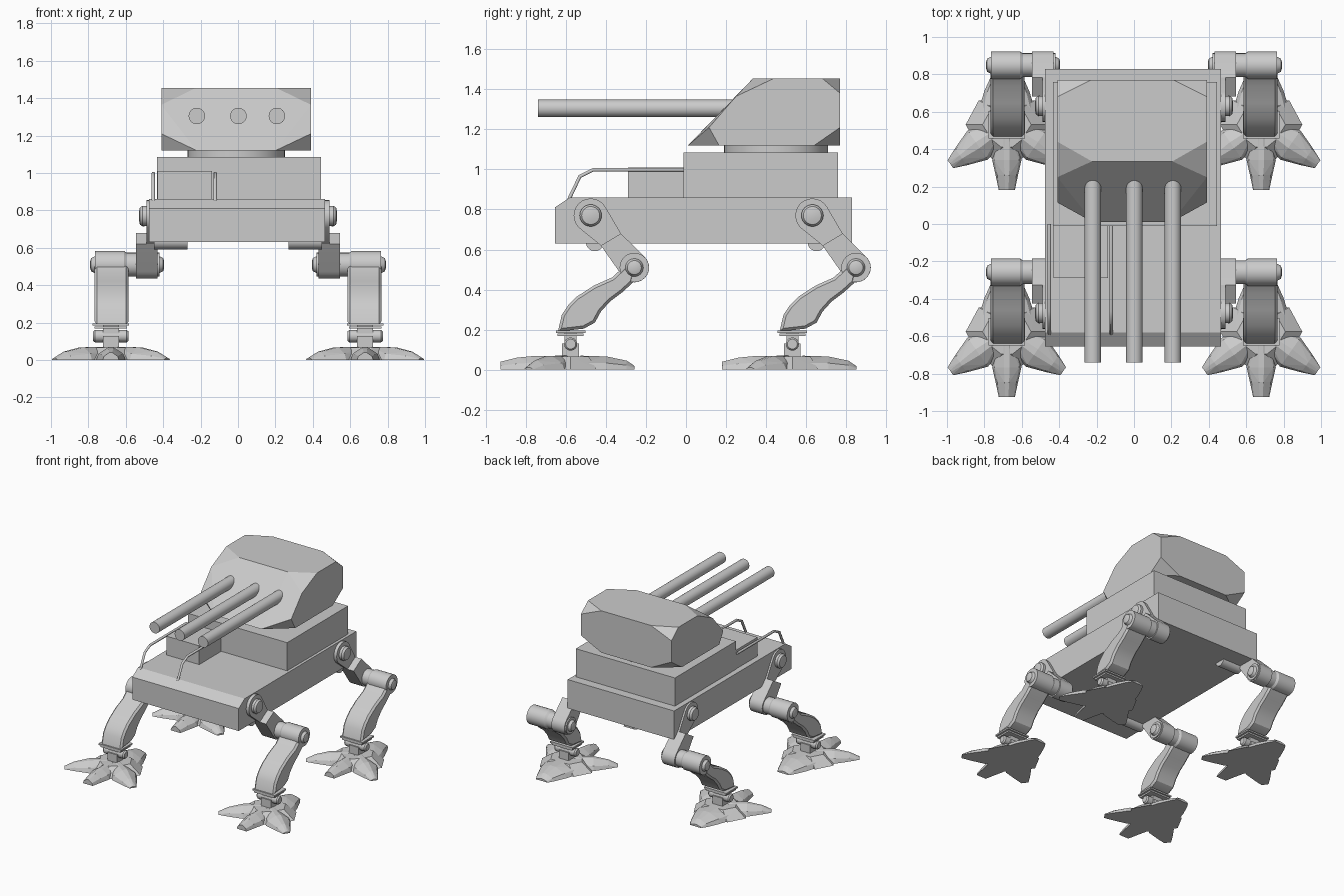
import bpy, bmesh, math
from mathutils import Vector

if "Cube" in bpy.data.objects:
    bpy.data.objects.remove(bpy.data.objects["Cube"])

smooth = []


def finish(bm, name, soft=False):
    bmesh.ops.recalc_face_normals(bm, faces=bm.faces)
    me = bpy.data.meshes.new(name)
    bm.to_mesh(me)
    bm.free()
    ob = bpy.data.objects.new(name, me)
    bpy.context.collection.objects.link(ob)
    if soft:
        smooth.append(ob)
    return ob


def add_hull(bm, pts):
    vs = [bm.verts.new(p) for p in pts]
    r = bmesh.ops.convex_hull(bm, input=vs)
    junk = {v for v in r["geom_interior"] + r["geom_unused"] if isinstance(v, bmesh.types.BMVert)}
    bmesh.ops.delete(bm, geom=list(junk), context='VERTS')


def hull(name, pts, soft=False):
    bm = bmesh.new()
    add_hull(bm, pts)
    bmesh.ops.dissolve_limit(bm, angle_limit=0.01, verts=bm.verts, edges=bm.edges)
    return finish(bm, name, soft)


def box(name, x0, x1, y0, y1, z0, z1):
    return hull(name, [(x, y, z) for x in (x0, x1) for y in (y0, y1) for z in (z0, z1)])


def extrude(name, profile, x0, x1, bevel=0.0, soft=False):
    """Extrude a (y, z) profile along x."""
    bm = bmesh.new()
    a = [bm.verts.new((x0, y, z)) for y, z in profile]
    b = [bm.verts.new((x1, y, z)) for y, z in profile]
    n = len(profile)
    caps = [bm.faces.new(a), bm.faces.new(b)]
    for i in range(n):
        bm.faces.new((a[i], a[(i + 1) % n], b[(i + 1) % n], b[i]))
    bmesh.ops.recalc_face_normals(bm, faces=bm.faces)
    if bevel:
        rim = list({e for f in caps for e in f.edges})
        bmesh.ops.bevel(bm, geom=rim, offset=bevel, segments=1, affect='EDGES')
    return finish(bm, name, soft)


def lathe(name, stations, origin, axis='X', n=24):
    """Round solid through (position, radius) stations along an axis."""
    bm = bmesh.new()
    o = Vector(origin)
    rings = []
    for t, r in stations:
        ring = []
        for i in range(n):
            c, s = r * math.cos(math.tau * i / n), r * math.sin(math.tau * i / n)
            p = {'X': (t, c, s), 'Y': (c, t, s), 'Z': (c, s, t)}[axis]
            ring.append(bm.verts.new(o + Vector(p)))
        rings.append(ring)
    bm.faces.new(rings[0])
    bm.faces.new(rings[-1])
    for a, b in zip(rings, rings[1:]):
        for i in range(n):
            bm.faces.new((a[i], a[(i + 1) % n], b[(i + 1) % n], b[i]))
    return finish(bm, name, True)


def circle(y, z, r, n=24):
    return [(y + r * math.cos(math.tau * i / n), z + r * math.sin(math.tau * i / n)) for i in range(n)]


# Hull, upper deck and equipment box
extrude("hull", [(-.655, .63), (.83, .63), (.83, .86), (-.58, .86), (-.655, .81)], -.476, .465)
box("upper_deck", -.433, .443, -.012, .758, .86, 1.085)
box("equipment_box", -.43, -.14, -.29, -.01, .86, 1.01)

# Guard rails
for x in (-.453, -.122):
    cu = bpy.data.curves.new("guard_rail", 'CURVE')
    cu.dimensions = '3D'
    cu.bevel_depth = .01
    cu.bevel_resolution = 1
    cu.use_fill_caps = True
    path = [(-.585, .85), (-.53, .965), (-.465, .998), (0, .998)]
    sp = cu.splines.new('POLY')
    sp.points.add(len(path) - 1)
    for p, (y, z) in zip(sp.points, path):
        p.co = (x, y, z, 1)
    ob = bpy.data.objects.new("guard_rail", cu)
    bpy.context.collection.objects.link(ob)

# Turret: wedge with its corners cut off
lathe("turret_ring", [(1.08, .26), (1.13, .26)], (-.01, .45, 0), 'Z', 48)
corner_cuts = [(.21, .01, 1.12), (.40, .115, 1.21), (.40, .165, 1.12),
               (.215, .335, 1.455), (.40, .25, 1.365), (.40, .44, 1.455),
               (.40, .68, 1.455), (.40, .77, 1.38), (.22, .77, 1.455),
               (.40, .64, 1.12), (.40, .77, 1.21), (.22, .77, 1.12)]
hull("turret", [(s * x - .01, y, z) for s in (-1, 1) for x, y, z in corner_cuts])
for x in (-.22, .002, .208):
    lathe("gun_barrel", [(-.74, .044), (.3, .044)], (x, 0, 1.305), 'Y')


def toe(bm, place, angle, stations):
    """Faceted toe: (distance, half width, height) stations, one hull per span."""
    d = Vector((math.cos(angle), math.sin(angle), 0))
    q = Vector((-d.y, d.x, 0))
    rings = []
    for t, w, h in stations:
        rings.append([place(d * t + q * (w * k) + Vector((0, 0, h * m)))
                      for k, m in ((-1, 0), (1, 0), (-.85, .5), (.85, .5), (-.2, 1), (.2, 1))])
    for a, b in zip(rings, rings[1:]):
        add_hull(bm, a + b)


def leg(s, dy):
    hy, hz, ky, kz, ay = -.476 + dy, .77, -.258 + dy, .51, -.576 + dy
    mx = lambda st: [(s * t, r) for t, r in st]
    # Hip joint and under-hull shaft
    lathe("hip_joint", mx([(.40, .05), (.51, .055), (.525, .045), (.53, .02)]), (0, hy, hz))
    lathe("hip_shaft", mx([(.27, .045), (.45, .045)]), (0, -.455 + dy, .637))
    # Thigh: plate at the hip, thicker block at the knee
    joint = [(-.325 + dy, .68), (-.425 + dy, .62)]
    hull("thigh_plate", [(s * x, y, z) for x in (.43, .49)
                         for y, z in circle(hy, hz, .085) + joint], True)
    hull("thigh_block", [(s * x, y, z) for x in (.43, .545)
                         for y, z in circle(ky, kz, .074) + joint], True)
    # Knee barrel with domed caps
    lathe("knee_barrel", mx([(.395, .02), (.40, .035), (.42, .045), (.42, .064), (.595, .064),
                             (.61, .0735), (.765, .0735), (.765, .045), (.785, .035), (.79, .02)]),
          (0, ky, kz))
    # Curved shin
    shin = [(-.64, .19), (-.62, .275), (-.59, .32), (-.545, .365), (-.46, .42), (-.37, .46),
            (-.31, .515), (-.25, .50), (-.265, .435), (-.32, .385), (-.38, .34), (-.425, .29),
            (-.455, .235), (-.51, .205)]
    extrude("shin", [(y + dy, z) for y, z in shin], s * .585, s * .767, .014, True)
    # Ankle collar, post and pin
    for z, w in ((.168, .065), (.184, .073)):
        x0, x1 = sorted((s * (.68 - w * 1.35), s * (.68 + w * 1.35)))
        box("ankle_collar", x0, x1, ay - w, ay + w, z, z + .012)
    x0, x1 = sorted((s * .637, s * .723))
    box("ankle_post", x0, x1, ay - .042, ay + .042, .05, .13)
    box("ankle_neck", x0, x1, ay - .03, ay + .03, .12, .19)
    lathe("ankle_pin", mx([(.585, .025), (.595, .033), (.765, .033), (.775, .025)]), (0, ay, .128), n=16)
    # Clawed foot: palm, three toes and a heel
    place = lambda v: (s * (.68 + v[0]), ay + v[1], v[2])
    bm = bmesh.new()
    low = [(.22, .0), (.15, .13), (.15, -.12), (.07, -.19)]
    top = [(.13, .0), (.08, .09), (.08, -.08), (.03, -.12)]
    add_hull(bm, [place((k * x, y, z)) for k in (-1, 1) for pts, z in ((low, 0), (top, .066))
                  for x, y in pts])
    side = [(.05, .06, .07), (.19, .095, .068), (.30, .055, .045), (.368, .026, .012)]
    toe(bm, place, math.radians(-35), side)
    toe(bm, place, math.radians(-145), side)
    toe(bm, place, math.radians(-90), [(.05, .06, .07), (.19, .078, .068), (.27, .06, .06), (.35, .043, .04)])
    toe(bm, place, math.radians(90), [(.05, .16, .07), (.18, .12, .066), (.28, .075, .045), (.32, .05, .018)])
    bmesh.ops.dissolve_limit(bm, angle_limit=0.01, verts=bm.verts, edges=bm.edges)
    finish(bm, "foot")


for s in (-1, 1):
    for dy in (0, 1.107):
        leg(s, dy)

# Smooth the round parts, keeping hard edges
bpy.ops.object.select_all(action='DESELECT')
for ob in smooth:
    ob.select_set(True)
bpy.context.view_layer.objects.active = smooth[0]
bpy.ops.object.shade_smooth_by_angle(angle=math.radians(30))
